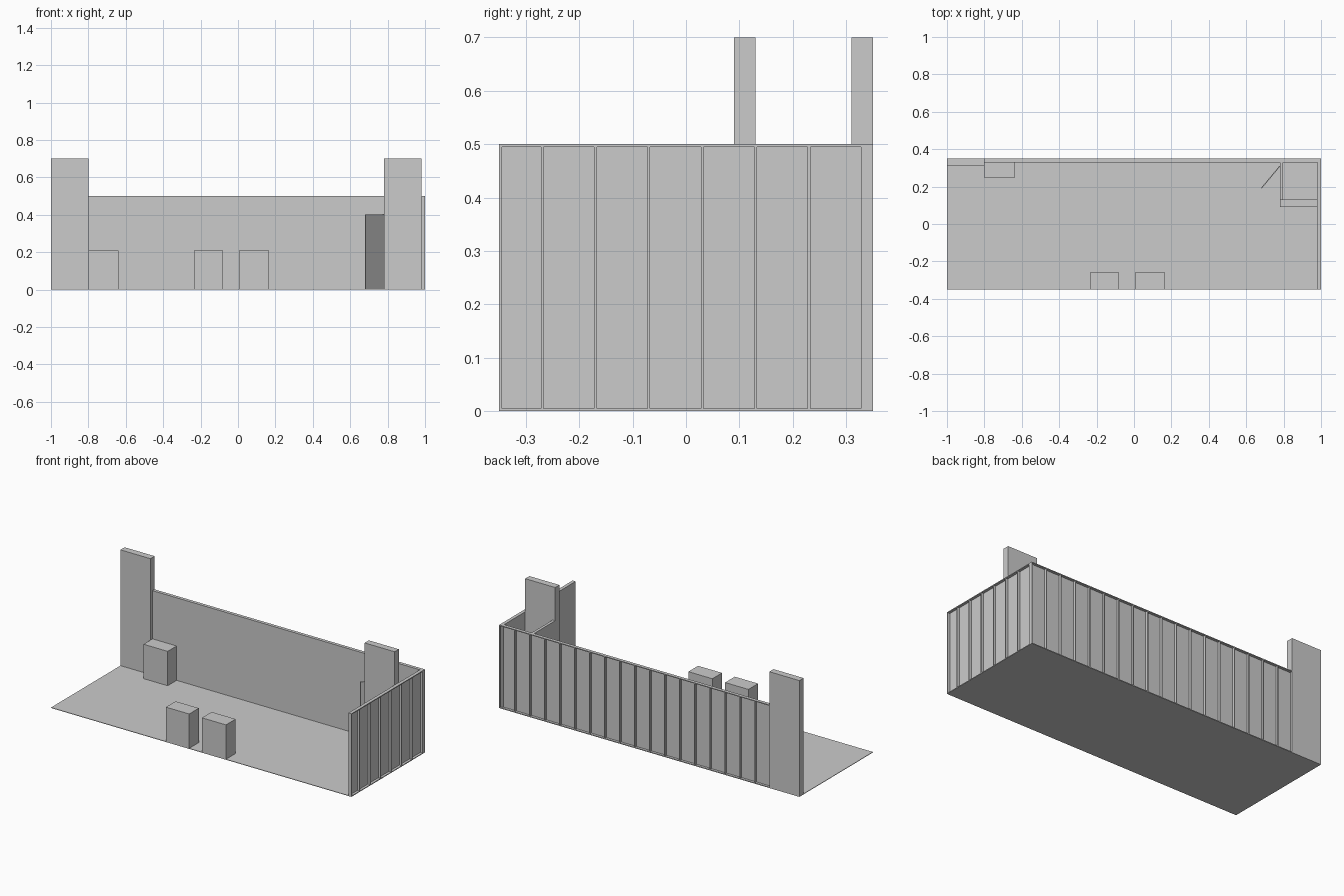
import bpy, math
from mathutils import Matrix

if "Cube" in bpy.data.objects:
    bpy.data.objects.remove(bpy.data.objects["Cube"])

def join(name, boxes):
    """One object made of several axis-aligned boxes (x0, x1, y0, y1, z0, z1)."""
    verts, faces = [], []
    for x0, x1, y0, y1, z0, z1 in boxes:
        n = len(verts)
        verts += [(x, y, z) for z in (z0, z1)
                  for x, y in ((x0, y0), (x1, y0), (x1, y1), (x0, y1))]
        faces += [[n + i for i in f] for f in
                  ((3, 2, 1, 0), (4, 5, 6, 7), (0, 1, 5, 4),
                   (1, 2, 6, 5), (2, 3, 7, 6), (3, 0, 4, 7))]
    mesh = bpy.data.meshes.new(name)
    mesh.from_pydata(verts, [], faces)
    ob = bpy.data.objects.new(name, mesh)
    bpy.context.collection.objects.link(ob)
    return ob

H = 0.5      # wall height
T = 0.02     # wall thickness including ribs
S = 0.005    # sheet and rib thickness

# floor slab
join("floor", [(-1, 1, -0.35, 0.35, 0, 0.003)])

# back wall: inner sheet, top and bottom rails, ribs on the outside
y0, y1 = 0.35 - T, 0.35
back = [(-0.8, 1, y0, y0 + S, 0, H),
        (-0.8, 1, y0 + S, y1, H - S, H),
        (-0.8, 1, y0 + S, y1, 0, S),
        (1 - T, 1, y0 + S, y0 + 2 * S, S, H - S)]
back += [(x - S, x, y0 + S, y1, S, H - S)
         for x in (1 - 0.1 * i for i in range(18))]
join("back_wall", back)

# right wall built the same way
x0 = 1 - T
side = [(x0, x0 + S, -0.35, y0, 0, H),
        (x0 + S, 1, -0.35, y0, H - S, H),
        (x0 + S, 1, -0.35, y0, 0, S),
        (x0 + S, 1, -0.35, -0.345, S, H - S)]
side += [(x0 + S, 1, y - S, y, S, H - S)
         for y in (0.333 - 0.1 * i for i in range(7))]
join("right_wall", side)

# tall pillars
join("left_pillar", [(-1, -0.8, 0.31, 0.35, 0, 0.7)])
join("right_pillar", [(0.78, 0.98, 0.09, 0.13, 0, 0.7)])

# small room partition with a doorway
join("partition", [(0.78, 0.797, 0.13, 0.155, 0, H),
                   (0.78, 0.797, 0.31, 0.33, 0, H),
                   (0.78, 0.797, 0.155, 0.31, 0.4, H)])

# door standing open
door = join("door", [(0, 0.155, -0.0025, 0.0025, 0.004, 0.4)])
door.matrix_world = (Matrix.Translation((0.78, 0.31, 0)) @
                     Matrix.Rotation(math.atan2(-0.12, -0.10), 4, 'Z'))

# cabinets
join("cabinet_back", [(-0.8, -0.64, 0.245, 0.33, 0, 0.21)])
join("cabinet_left", [(-0.235, -0.08, -0.35, -0.258, 0, 0.21)])
join("cabinet_right", [(0.005, 0.165, -0.35, -0.258, 0, 0.21)])
